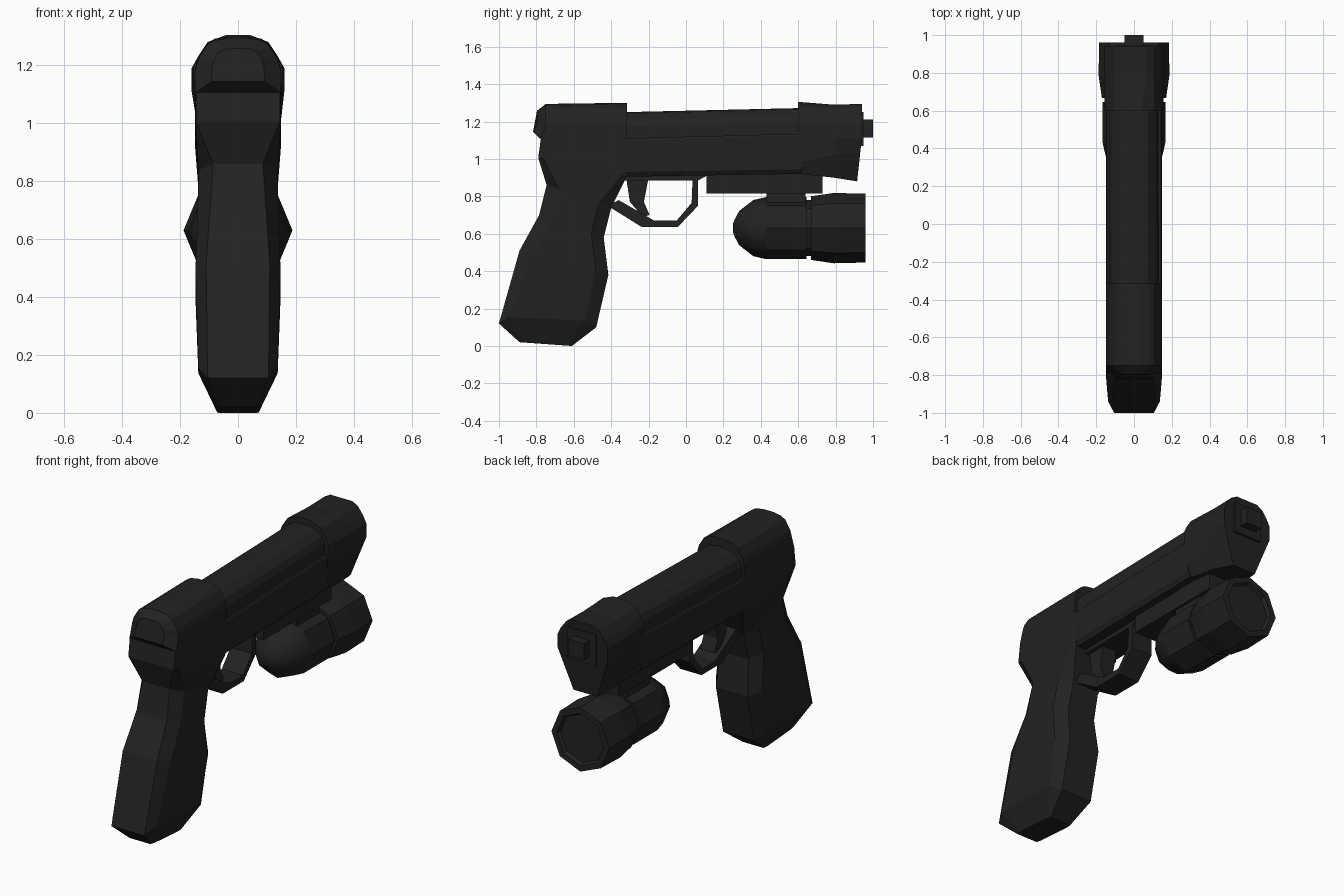
import bpy, bmesh, math
from mathutils import Vector

black = bpy.data.materials.new("near black")
black.diffuse_color = (0.016, 0.016, 0.016, 1)


def finish(name, bm, smooth=None):
    bmesh.ops.remove_doubles(bm, verts=bm.verts, dist=0.0002)
    bmesh.ops.recalc_face_normals(bm, faces=bm.faces)
    me = bpy.data.meshes.new(name)
    bm.to_mesh(me)
    bm.free()
    me.materials.append(black)
    ob = bpy.data.objects.new(name, me)
    bpy.context.collection.objects.link(ob)
    if smooth:
        for p in me.polygons:
            p.use_smooth = smooth(p)
    return ob


def loft(name, rings, smooth=None):
    """Skin equal-length rings of points and cap both ends."""
    bm = bmesh.new()
    vs = [[bm.verts.new(p) for p in r] for r in rings]
    n = len(vs[0])
    for a, b in zip(vs, vs[1:]):
        for i in range(n):
            j = (i + 1) % n
            bm.faces.new((a[i], a[j], b[j], b[i]))
    bm.faces.new(vs[0])
    bm.faces.new(vs[-1])
    return finish(name, bm, smooth)


def slab(name, pts, hw):
    """Side-view (y, z) outline given thickness across x."""
    return loft(name, [[(x, y, z) for y, z in pts] for x in (-hw, hw)])


def arch(y, half, ylow=None):
    """Mirrored (x, z) half section at y; lowest two points may sit at ylow."""
    right = [(x, (ylow if ylow is not None and i < 1 else y), z)
             for i, (x, z) in enumerate(half)]
    return right + [(-x, yy, z) for x, yy, z in reversed(right)]


def section(rear, front, hw, rh, fh, ch, dz=0.0):
    """Eight-sided chamfered section between a rear and a front (y, z) point."""
    r, f = Vector(rear), Vector(front)
    d = (f - r).normalized() * ch
    a, b = r + d, f - d
    return [(-rh, *r), (rh, *r), (hw, a.x, a.y + dz), (hw, b.x, b.y + dz),
            (fh, *f), (-fh, *f), (-hw, b.x, b.y + dz), (-hw, a.x, a.y + dz)]


# Grip
neck = section((-0.745, 0.86), (-0.40, 0.74), 0.136, 0.086, 0.086, 0.07)
loft("grip", [
    section((-0.89, 0.02), (-0.61, 0.0), 0.072, 0.066, 0.066, 0.03),
    section((-1.0, 0.12), (-0.48, 0.10), 0.137, 0.105, 0.10, 0.06, 0.035),
    section((-0.89, 0.51), (-0.415, 0.38), 0.147, 0.11, 0.10, 0.07),
    section((-0.785, 0.70), (-0.44, 0.58), 0.14, 0.097, 0.09, 0.07),
    neck])

# Rear frame above the grip
loft("rear_frame", [
    neck,
    section((-0.79, 1.005), (-0.315, 0.91), 0.148, 0.145, 0.14, 0.03),
    section((-0.775, 1.115), (-0.315, 1.115), 0.148, 0.145, 0.147, 0.02)])

# Rounded rear hood with tapered back
hood = [(0.148, 1.11), (0.148, 1.19), (0.138, 1.225), (0.107, 1.275), (0.08, 1.292), (0.03, 1.3)]
back = [(0.092, 1.144), (0.09, 1.187), (0.082, 1.22), (0.065, 1.245), (0.045, 1.255), (0.02, 1.257)]
loft("rear_hood", [
    arch(-0.315, hood),
    arch(-0.75, [(x, z - 0.006) for x, z in hood], -0.775),
    arch(-0.797, back, -0.818)])

# Lower frame rails with the rounded slide set inside
low_a = [(0.125, 0.905), (0.143, 0.93), (0.148, 1.10), (0.142, 1.11)]
low_b = [(0.125, 0.92), (0.143, 0.945), (0.148, 1.125), (0.142, 1.135)]
loft("lower_frame", [arch(-0.33, low_a), arch(0.62, low_b)])
top_a = [(0.132, 1.05), (0.132, 1.175), (0.115, 1.21), (0.075, 1.242), (0.03, 1.25)]
loft("slide", [arch(-0.33, top_a),
               arch(0.62, [(x * 0.98, z + 0.022) for x, z in top_a])])

# Muzzle block
m_a = [(0.12, 0.92), (0.145, 0.98), (0.15, 1.12), (0.155, 1.19), (0.138, 1.23), (0.105, 1.28), (0.04, 1.305)]
m_b = [(0.105, 0.90), (0.145, 1.02), (0.16, 1.11), (0.16, 1.19), (0.138, 1.23), (0.105, 1.272), (0.07, 1.29)]
m_c = [(0.075, 0.88), (0.13, 1.03), (0.158, 1.11), (0.158, 1.19), (0.138, 1.23), (0.105, 1.275), (0.07, 1.294)]
front = arch(0.94, m_c)
front = [(x, 0.915 if z < 0.9 else 0.93 if z < 1.05 else y, z) for x, y, z in front]
loft("muzzle_block", [arch(0.6, m_a), arch(0.79, m_b), front])


def box(name, x, y0, y1, z0, z1):
    return slab(name, [(y0, z0), (y1, z0), (y1, z1), (y0, z1)], x)


# Muzzle surround and barrel tip
box("muzzle_surround", 0.09, 0.9, 0.948, 1.07, 1.25)
box("barrel_tip", 0.05, 0.9, 1.0, 1.115, 1.21)

# Trigger guard as a closed band of outer and inner outline
slab("trigger_guard", [
    (-0.42, 0.75), (-0.235, 0.635), (-0.045, 0.635), (0.065, 0.75), (0.065, 0.885),
    (0.12, 0.915), (-0.34, 0.915), (-0.35, 0.885), (0.035, 0.885), (0.03, 0.765),
    (-0.05, 0.67), (-0.17, 0.67), (-0.36, 0.78)], 0.068)
slab("trigger", [(-0.32, 0.90), (-0.20, 0.90), (-0.225, 0.77), (-0.195, 0.70),
                 (-0.23, 0.69), (-0.30, 0.77)], 0.045)

# Accessory rail and light mount
box("accessory_rail", 0.085, 0.11, 0.73, 0.815, 0.925)
box("light_mount", 0.07, 0.43, 0.64, 0.72, 0.91)

# Eight-sided light, turned about its long axis, with recessed lens
profile = [(0.25, 0.02), (0.262, 0.05), (0.285, 0.092), (0.36, 0.15), (0.43, 0.166),
           (0.645, 0.166), (0.645, 0.15), (0.667, 0.15), (0.667, 0.17),
           (0.79, 0.188), (0.96, 0.184), (0.96, 0.15), (0.94, 0.14)]
loft("light", [[(r * math.cos(k * math.pi / 4), y, 0.63 + r * math.sin(k * math.pi / 4))
                for k in range(8)] for y, r in profile],
     smooth=lambda p: p.center.y < 0.43)
